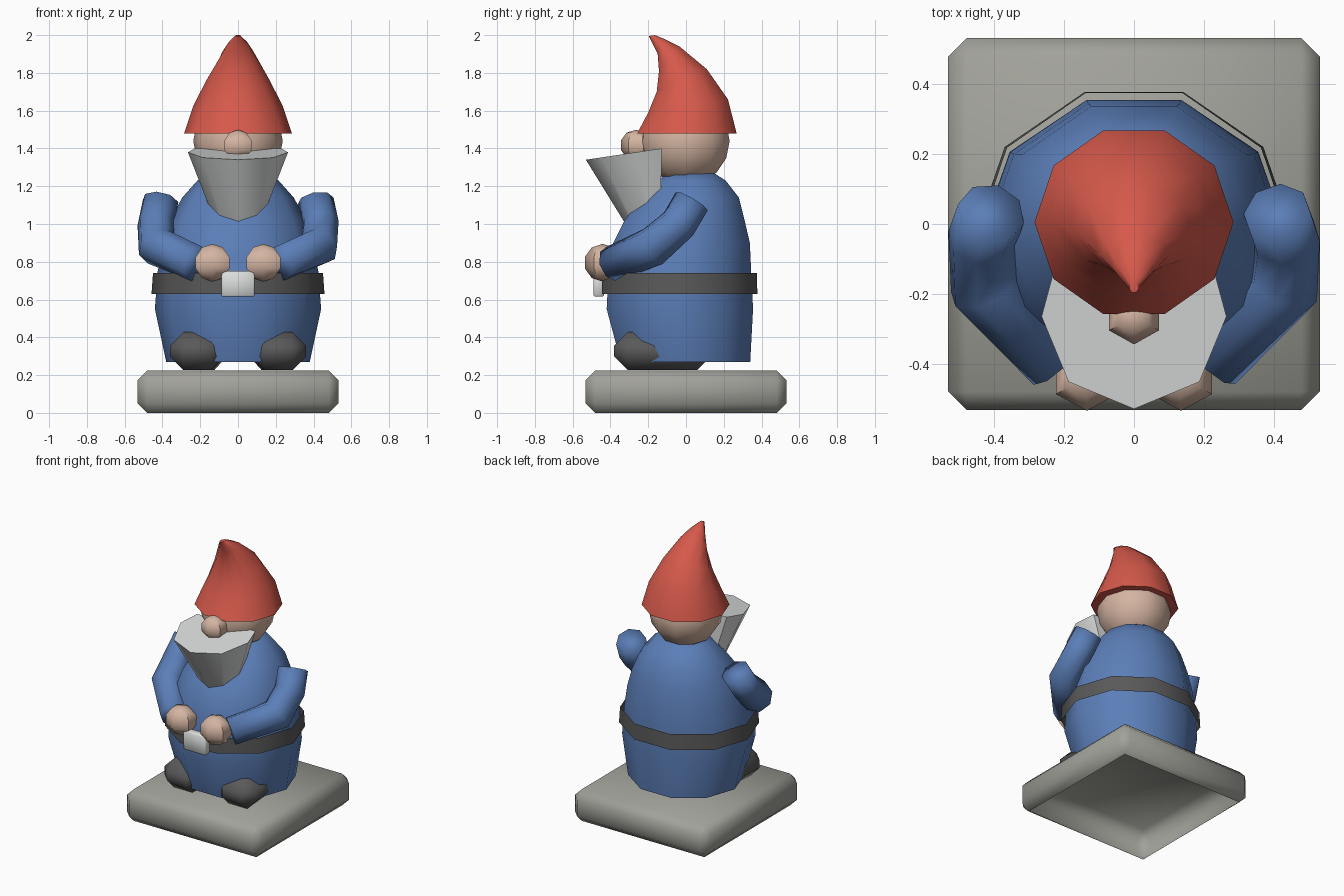
import bpy, bmesh, math
from mathutils import Vector, Matrix

if "Cube" in bpy.data.objects:
    bpy.data.objects.remove(bpy.data.objects["Cube"])


def material(name, rgb):
    m = bpy.data.materials.new(name)
    m.diffuse_color = (*rgb, 1)
    m.use_nodes = True
    m.node_tree.nodes["Principled BSDF"].inputs["Base Color"].default_value = m.diffuse_color
    return m


RED = material("hat red", (0.67, 0.10, 0.07))
BLUE = material("coat blue", (0.105, 0.21, 0.48))
SKIN = material("skin", (0.66, 0.46, 0.36))
STONE = material("stone grey", (0.36, 0.36, 0.325))
DARK = material("dark grey", (0.10, 0.10, 0.10))
PALE = material("pale grey", (0.71, 0.73, 0.72))


def finish(bm, name, mat, angle=50):
    me = bpy.data.meshes.new(name)
    bm.to_mesh(me)
    bm.free()
    ob = bpy.data.objects.new(name, me)
    bpy.context.collection.objects.link(ob)
    me.materials.append(mat)
    bpy.ops.object.select_all(action='DESELECT')
    ob.select_set(True)
    bpy.context.view_layer.objects.active = ob
    bpy.ops.object.shade_smooth_by_angle(angle=math.radians(angle))
    return ob


def loft(name, rings, mat, caps=True, angle=50):
    """Skin a list of equal-length point rings, ordered bottom to top."""
    bm = bmesh.new()
    vs = [[bm.verts.new(p) for p in r] for r in rings]
    n = len(rings[0])
    for lo, hi in zip(vs, vs[1:]):
        for i in range(n):
            j = (i + 1) % n
            bm.faces.new((lo[i], lo[j], hi[j], hi[i]))
    if caps:
        bm.faces.new(vs[0][::-1])
        bm.faces.new(vs[-1])
        bmesh.ops.recalc_face_normals(bm, faces=bm.faces)
    return finish(bm, name, mat, angle)


def decagon(rx, yf, zf, yb, zb):
    """Ten-sided ring through a front and a back point, with half-width rx."""
    pts = []
    for i in range(10):
        a = math.tau * i / 10
        s = math.sin(a) / math.sin(math.radians(72))
        pts.append(Vector((rx * math.cos(a),
                           (yf + yb) / 2 + s * (yb - yf) / 2,
                           (zf + zb) / 2 + s * (zb - zf) / 2)))
    return pts


def ball(name, centre, scale, segments, rings, mat, turn=0):
    bm = bmesh.new()
    bmesh.ops.create_uvsphere(bm, u_segments=segments, v_segments=rings, radius=1)
    bm.transform(Matrix.Translation(centre) @ Matrix.Diagonal((*scale, 1))
                 @ Matrix.Rotation(turn, 4, 'Z'))
    return finish(bm, name, mat)


def box(name, lo, hi, bevel, mat, open_bottom=False):
    bm = bmesh.new()
    bmesh.ops.create_cube(bm, size=1)
    lo, hi = Vector(lo), Vector(hi)
    bm.transform(Matrix.Translation((lo + hi) / 2) @ Matrix.Diagonal((*(hi - lo), 1)))
    bmesh.ops.bevel(bm, geom=bm.edges[:], offset=bevel, segments=1,
                    affect='EDGES', clamp_overlap=True)
    if open_bottom:
        bm.normal_update()
        under = [f for f in bm.faces if f.normal.z < -0.99]
        bmesh.ops.delete(bm, geom=under, context='FACES')
    return finish(bm, name, mat)


def tube(name, path, radii, mat, n=8):
    path = [Vector(p) for p in path]
    rings = []
    for k, (p, r) in enumerate(zip(path, radii)):
        before = (p - path[k - 1]).normalized() if k else Vector()
        after = (path[k + 1] - p).normalized() if k + 1 < len(path) else Vector()
        t = (before + after).normalized()
        u = t.cross(Vector((0.55, -0.45, 0.7))).normalized()
        v = t.cross(u)
        rings.append([p + r * (u * math.cos(math.tau * i / n)
                               + v * math.sin(math.tau * i / n)) for i in range(n)])
    return loft(name, rings, mat, angle=120)


# Stone plinth, hollow underneath
box("plinth", (-0.533, -0.533, 0), (0.533, 0.533, 0.225), 0.053, STONE, open_bottom=True)

# Coat: z, half-width, front y, back y
coat = [(0.27, 0.38, -0.345, 0.34), (0.55, 0.44, -0.42, 0.355),
        (0.75, 0.425, -0.41, 0.345), (0.90, 0.395, -0.385, 0.338),
        (1.02, 0.36, -0.325, 0.31), (1.14, 0.295, -0.23, 0.28),
        (1.23, 0.215, -0.15, 0.21), (1.275, 0.13, -0.09, 0.14)]
loft("coat", [decagon(rx, yf, z, yb, z) for z, rx, yf, yb in coat], BLUE)

# Belt strip and buckle
loft("belt", [decagon(0.458, -0.445, 0.63, 0.378, 0.63),
              decagon(0.45, -0.445, 0.74, 0.375, 0.74)], DARK, caps=False)
box("buckle", (-0.088, -0.49, 0.615), (0.088, -0.435, 0.75), 0.007, PALE)

# Head and nose
ball("head", (0, 0, 1.44), (0.237, 0.243, 0.235), 10, 8, SKIN, math.pi / 2)
ball("nose", (0, -0.265, 1.417), (0.087, 0.084, 0.082), 6, 5, SKIN)

# Hat curling forward: half-width, front y/z, back y/z
hat = [(0.285, -0.258, 1.48, 0.268, 1.48), (0.237, -0.20, 1.59, 0.222, 1.66),
       (0.168, -0.155, 1.70, 0.11, 1.82), (0.10, -0.143, 1.81, -0.035, 1.94),
       (0.06, -0.15, 1.90, -0.11, 1.978), (0.014, -0.197, 1.995, -0.165, 2.0)]
loft("hat", [decagon(*r) for r in hat], RED)

# Beard: tilted eight-sided cone, cut flat at the back, its point sunk into the coat
apex = Vector((0, -0.135, 0.70))
top = []
for i in range(8):
    a = math.tau * i / 8
    x, y = 0.265 * math.cos(a), -0.265 + 0.265 * math.sin(a)
    if y > -0.13:
        x, y = x * 1.22, -0.13
    top.append(Vector((x, y, 1.34 + 0.15 * (y + 0.53))))
loft("beard", [[apex.lerp(p, 0.02) for p in top], top], PALE)

# Arms, hands and shoes on both sides
for side, s in (("left", 1), ("right", -1)):
    tube(side + "_arm", [(s * 0.41, 0.03, 1.12), (s * 0.435, -0.04, 1.0),
                         (s * 0.427, -0.175, 0.88), (s * 0.22, -0.393, 0.79)],
         (0.098, 0.099, 0.108, 0.096), BLUE)
    ball(side + "_hand", (s * 0.135, -0.44, 0.795), (0.108, 0.1, 0.1), 6, 5, SKIN)
    x0, x1 = sorted((s * 0.07, s * 0.36))
    shoe = box(side + "_shoe", (x0, -0.38, 0.226), (x1, 0.13, 0.428), 0.072, DARK)
    for v in shoe.data.vertices:      # heel narrows under the coat
        if v.co.y > 0:
            v.co.x *= 0.88
